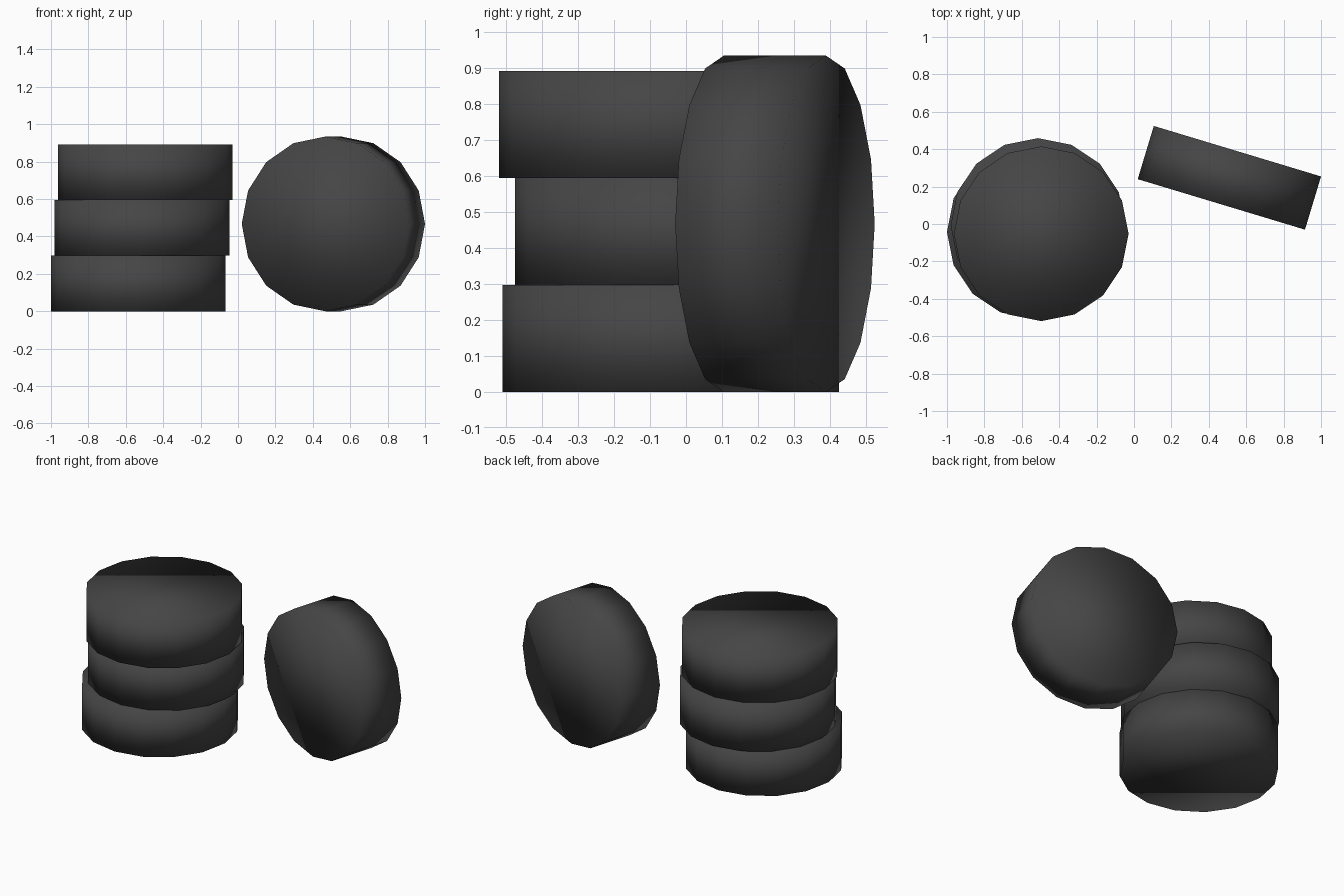
import bpy
from math import radians

cube = bpy.data.objects.get("Cube")
if cube:
    bpy.data.objects.remove(cube, do_unlink=True)

RADIUS = 0.467
WIDTH = 0.297

# Dark rubber
rubber = bpy.data.materials.new("dark_rubber")
rubber.use_nodes = True
colour = (0.06, 0.06, 0.06, 1)
rubber.diffuse_color = colour
rubber.node_tree.nodes["Principled BSDF"].inputs["Base Color"].default_value = colour


def add_tyre(name, location, rotation=(0, 0, 0)):
    """Low-sided solid tyre, smooth shaded over the rim and caps."""
    bpy.ops.mesh.primitive_cylinder_add(
        vertices=16, radius=RADIUS, depth=WIDTH, end_fill_type='NGON',
        location=location, rotation=rotation)
    tyre = bpy.context.object
    tyre.name = name
    tyre.data.materials.append(rubber)
    bpy.ops.object.shade_smooth()
    return tyre


# Stack of three tyres, each slightly offset
stack = {"bottom_tyre": (-0.533, -0.042),
         "middle_tyre": (-0.513, -0.008),
         "top_tyre": (-0.496, -0.052)}
for level, (name, (x, y)) in enumerate(stack.items()):
    add_tyre(name, (x, y, WIDTH * (level + 0.5)))

# Tyre standing upright beside the stack, turned a little
add_tyre("standing_tyre", (0.51, 0.247, RADIUS), (radians(90), 0, radians(-16.8)))
